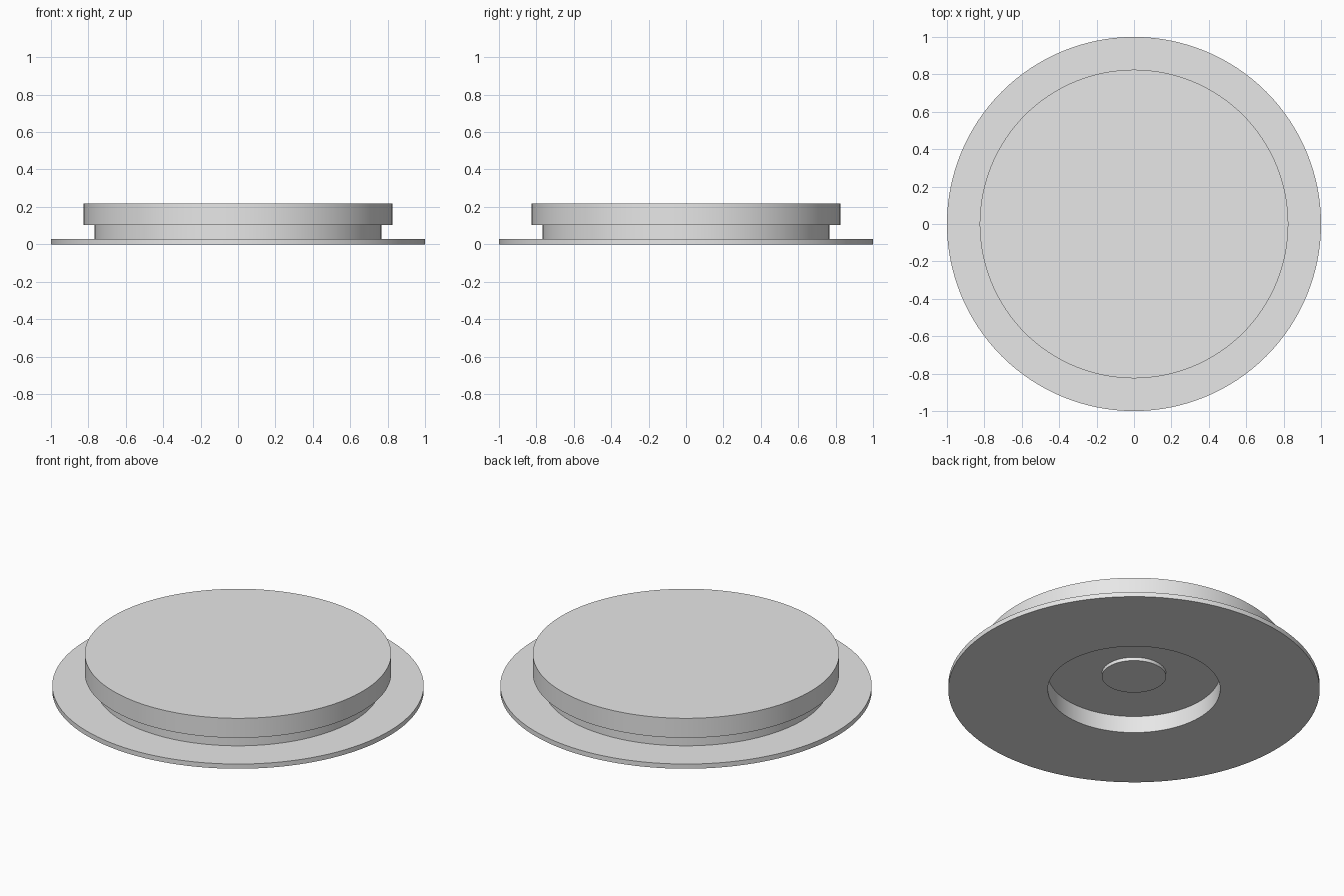
import bpy
import bmesh
import math

SIDES = 128

cube = bpy.data.objects.get("Cube")
if cube:
    bpy.data.objects.remove(cube, do_unlink=True)

# Single plain grey material
grey = bpy.data.materials.new("light_grey")
grey.use_nodes = True
colour = (0.8, 0.8, 0.8, 1.0)
grey.diffuse_color = colour
grey.node_tree.nodes["Principled BSDF"].inputs["Base Color"].default_value = colour


def lathe(name, profile):
    """Revolve (radius, height) points around z; end points lie on the axis."""
    bm = bmesh.new()
    rings = []
    for radius, z in profile:
        if radius == 0:
            rings.append([bm.verts.new((0, 0, z))] * SIDES)
        else:
            angles = [2 * math.pi * i / SIDES for i in range(SIDES)]
            rings.append([bm.verts.new((radius * math.cos(a), radius * math.sin(a), z))
                          for a in angles])
    for low, high in zip(rings, rings[1:]):
        for i in range(SIDES):
            j = (i + 1) % SIDES
            corners = list(dict.fromkeys((low[i], low[j], high[j], high[i])))
            bm.faces.new(corners)
    bmesh.ops.recalc_face_normals(bm, faces=bm.faces)
    mesh = bpy.data.meshes.new(name)
    bm.to_mesh(mesh)
    bm.free()
    obj = bpy.data.objects.new(name, mesh)
    bpy.context.collection.objects.link(obj)
    mesh.materials.append(grey)
    bpy.ops.object.select_all(action='DESELECT')
    obj.select_set(True)
    bpy.context.view_layer.objects.active = obj
    bpy.ops.object.shade_smooth_by_angle(angle=math.radians(30))
    return obj


# Underside boss, recess, thin flange, neck and overhanging cap
lathe("flanged_cap", [
    (0, 0.08), (0.173, 0.08), (0.173, 0.10),
    (0.464, 0.10), (0.464, 0),
    (1, 0), (1, 0.028),
    (0.768, 0.028), (0.768, 0.102),
    (0.825, 0.102), (0.825, 0.218), (0, 0.218),
])
